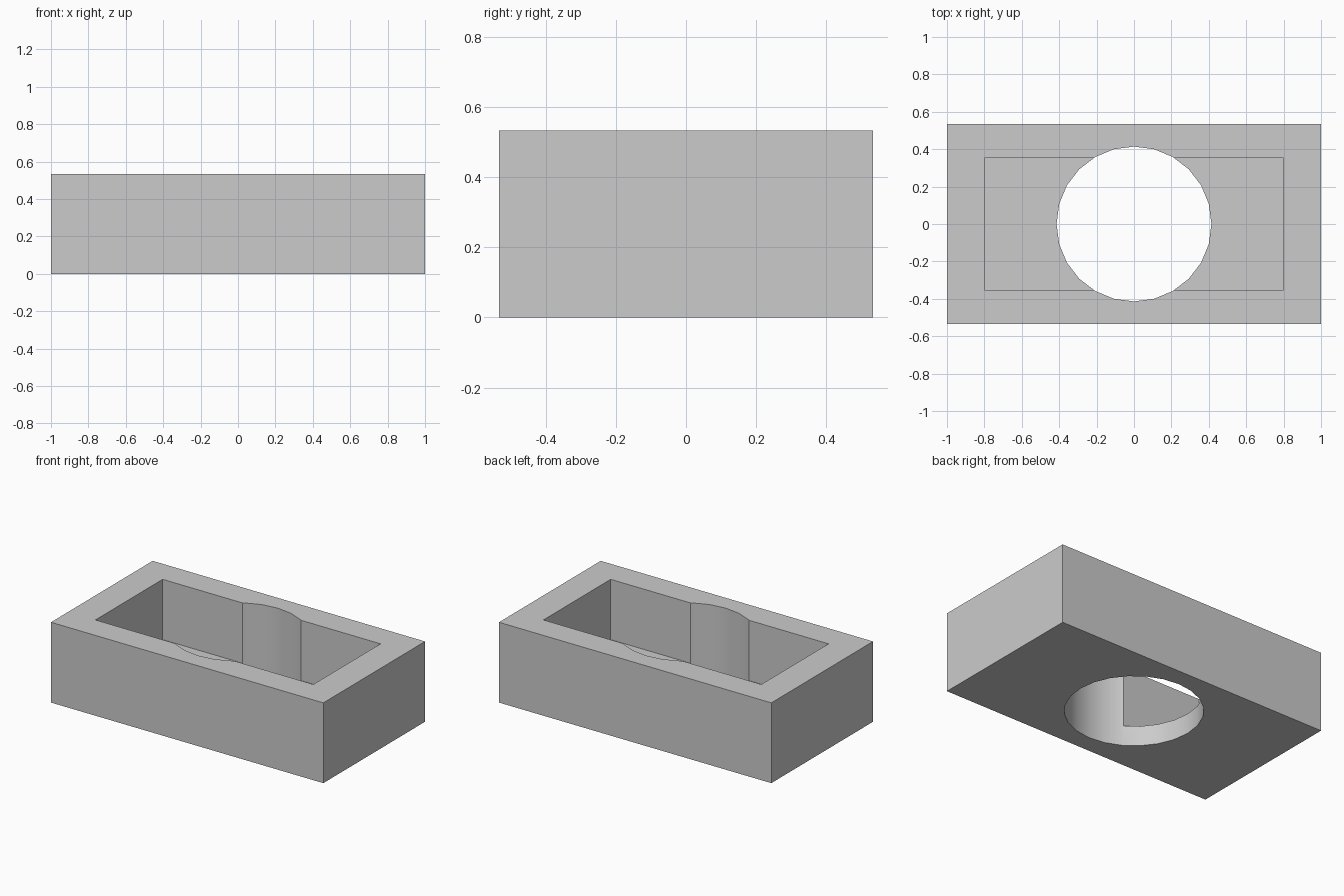
import bpy
import math

# Remove the default cube
default = bpy.data.objects.get("Cube")
if default:
    bpy.data.objects.remove(default, do_unlink=True)

LENGTH, WIDTH, HEIGHT = 2.0, 1.067, 0.533
FLOOR = 0.133

grey = bpy.data.materials.new("plain_grey")
grey.use_nodes = True
colour = (0.6, 0.6, 0.6, 1)
grey.diffuse_color = colour
grey.node_tree.nodes["Principled BSDF"].inputs["Base Color"].default_value = colour


def box(name, size, bottom):
    bpy.ops.mesh.primitive_cube_add(size=1, location=(0, 0, bottom + size[2] / 2))
    obj = bpy.context.object
    obj.name = name
    obj.scale = size
    bpy.ops.object.transform_apply(location=True, rotation=False, scale=True)
    obj.data.materials.append(grey)
    return obj


# Outer block
block = box("hollow_block", (LENGTH, WIDTH, HEIGHT), 0)

# Rectangular pocket open at the top
pocket = box("pocket_cutter", (1.6, 0.705, HEIGHT), FLOOR)

# Round hole through the whole block
bpy.ops.mesh.primitive_cylinder_add(vertices=24, radius=0.414, depth=2,
                                    rotation=(0, 0, math.pi / 2))
hole = bpy.context.object
hole.name = "hole_cutter"
hole.data.materials.append(grey)

# Cut both shapes, then drop the cutters
bpy.context.view_layer.objects.active = block
for cutter in (pocket, hole):
    cut = block.modifiers.new(cutter.name, 'BOOLEAN')
    cut.operation = 'DIFFERENCE'
    cut.solver = 'EXACT'
    cut.object = cutter
    bpy.ops.object.modifier_apply(modifier=cut.name)
    bpy.data.objects.remove(cutter, do_unlink=True)

# Smooth the round wall, keep the corners sharp
bpy.ops.object.select_all(action='DESELECT')
block.select_set(True)
bpy.ops.object.shade_smooth_by_angle(angle=math.radians(35))
